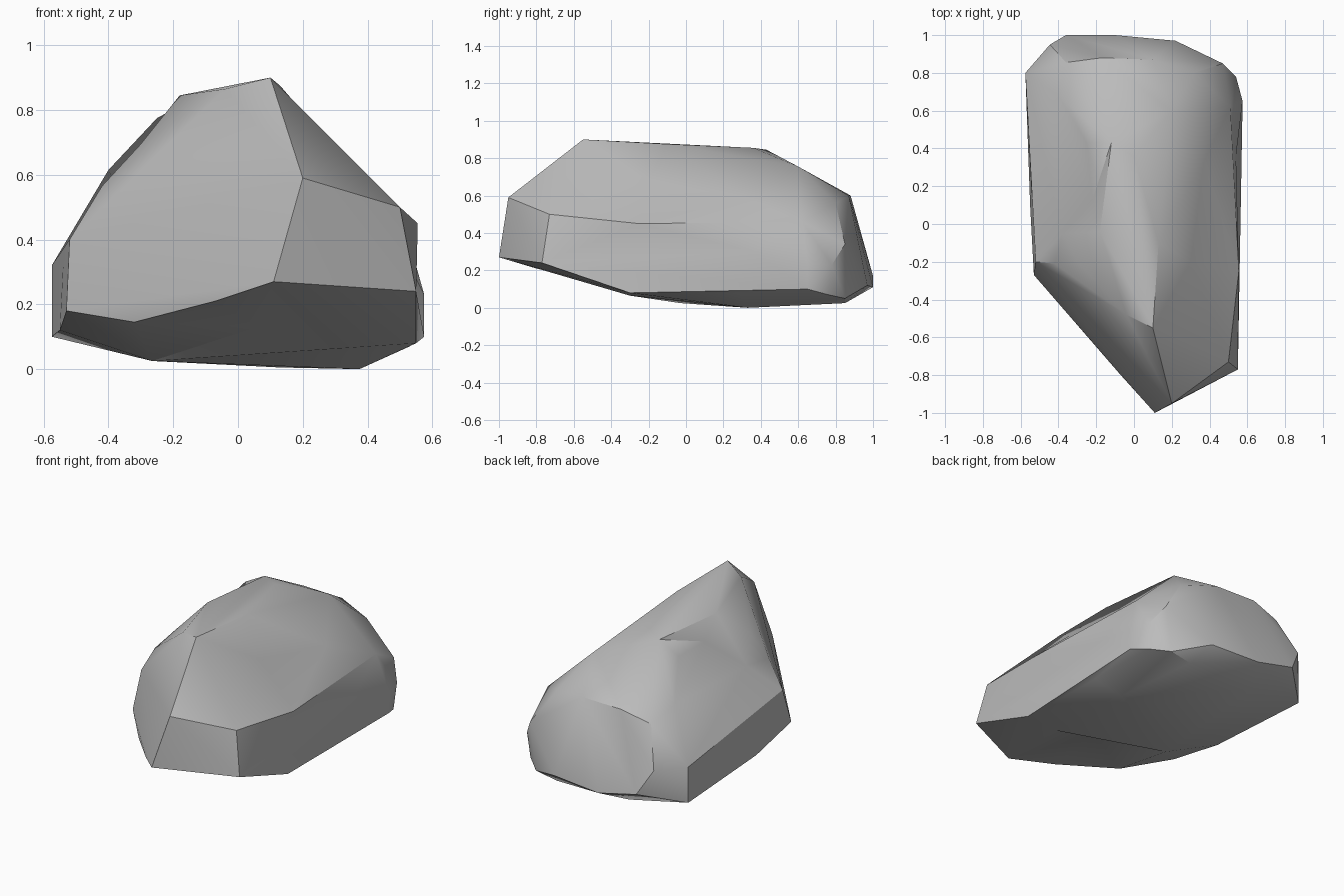
import bpy
import bmesh
from math import radians
from mathutils import Vector
from mathutils.bvhtree import BVHTree

default_cube = bpy.data.objects.get("Cube")
if default_cube:
    bpy.data.objects.remove(default_cube, do_unlink=True)


def make_material(name, color):
    """Plain matte material with matching viewport and shader colours."""
    material = bpy.data.materials.new(name)
    material.use_nodes = True
    material.diffuse_color = color
    shader = material.node_tree.nodes["Principled BSDF"]
    shader.inputs["Base Color"].default_value = color
    shader.inputs["Roughness"].default_value = 1
    return material


def wrap(points):
    """Convex skin around the points; returns the mesh and its vertices."""
    bm = bmesh.new()
    verts = [bm.verts.new(point) for point in points]
    result = bmesh.ops.convex_hull(bm, input=verts)
    unused = {item for item in result["geom_interior"] + result["geom_unused"]
              if isinstance(item, bmesh.types.BMVert)}
    bmesh.ops.delete(bm, geom=list(unused), context="VERTS")
    return bm, verts


def make_stone(name, corners, dents, material):
    """Wrap the corners, then press the dents into the skin."""
    solid, _ = wrap(corners)
    tree = BVHTree.FromBMesh(solid)
    solid.free()
    centre = Vector((0, .05, .4))
    lifted = []
    for dent in dents:
        outward = (Vector(dent) - centre).normalized()
        lifted.append(tree.ray_cast(centre, outward)[0] + outward * .015)
    bm, verts = wrap(corners + lifted)
    for vert, dent in zip(verts[len(corners):], dents):
        if vert.is_valid:
            vert.co = dent
    # Merge nearly flat triangles into broad chipped faces
    bmesh.ops.dissolve_limit(bm, angle_limit=radians(1),
                             verts=bm.verts[:], edges=bm.edges[:])
    bmesh.ops.recalc_face_normals(bm, faces=bm.faces[:])
    mesh = bpy.data.meshes.new(name)
    bm.to_mesh(mesh)
    bm.free()
    mesh.materials.append(material)
    stone = bpy.data.objects.new(name, mesh)
    bpy.context.collection.objects.link(stone)
    return stone


# Pointed front end with its broken-off facet
front_nose = [(.11, -1, .27), (.2, -.95, .59), (.55, -.77, .24), (.5, -.73, .5)]

# Crest running from the front peak down to the rear
crest = [(.1, -.55, .9), (-.04, -.48, .865), (-.15, -.23, .825), (-.18, -.04, .845),
         (.13, -.1, .875), (0, .36, .855), (-.12, .43, .845), (.2, .6, .755),
         (-.4, .68, .615)]

# Low wall and shoulder on the narrow side
right_wall = [(-.53, -.27, .18), (-.32, -.51, .145), (-.52, -.2, .4),
              (-.42, -.21, .565), (-.3, -.2, .695),
              (-.55, .1, .12), (-.575, .8, .1), (-.575, .8, .32)]

# Steep wall on the opposite side
left_wall = [(.55, -.3, .08), (.555, -.25, .45), (.51, .62, .46), (.575, .65, .23),
             (.575, .65, .1), (.54, .78, .23), (.53, .76, .07), (.47, .85, .34)]

# Broad chipped face at the rear
rear_face = [(.1, .87, .6), (-.17, .88, .6), (-.36, .855, .55), (-.445, .95, .32),
             (-.36, 1, .17), (-.1, 1, .11), (.22, .97, .12), (.32, .8, .56)]

# Shallow underside
underside = [(-.265, -.03, .025), (.33, -.3, .065), (.375, .33, 0), (.13, .4, .005),
             (.29, .85, .025), (-.2, .84, .035), (.43, .85, .05), (-.07, -.8, .21)]

# Scooped hollows in both flanks and a shallow one underneath
right_hollow = [(-.22, .13, .745), (-.38, -.05, .57), (-.54, .12, .32),
                (-.25, .43, .775)]
left_hollow = [(.54, .36, .3), (.53, .28, .08), (.3, -.2, .68), (.37, .33, .585)]
lower_hollow = [(.06, -.28, .13)]

grey_stone = make_material("grey stone", (.5, .5, .5, 1))
boulder = make_stone(
    "boulder",
    front_nose + crest + right_wall + left_wall + rear_face + underside,
    right_hollow + left_hollow + lower_hollow,
    grey_stone)

# Soft transitions on gentle slopes, crisp edges on the breaks
bpy.ops.object.select_all(action="DESELECT")
boulder.select_set(True)
bpy.context.view_layer.objects.active = boulder
bpy.ops.object.shade_smooth_by_angle(angle=radians(30))
